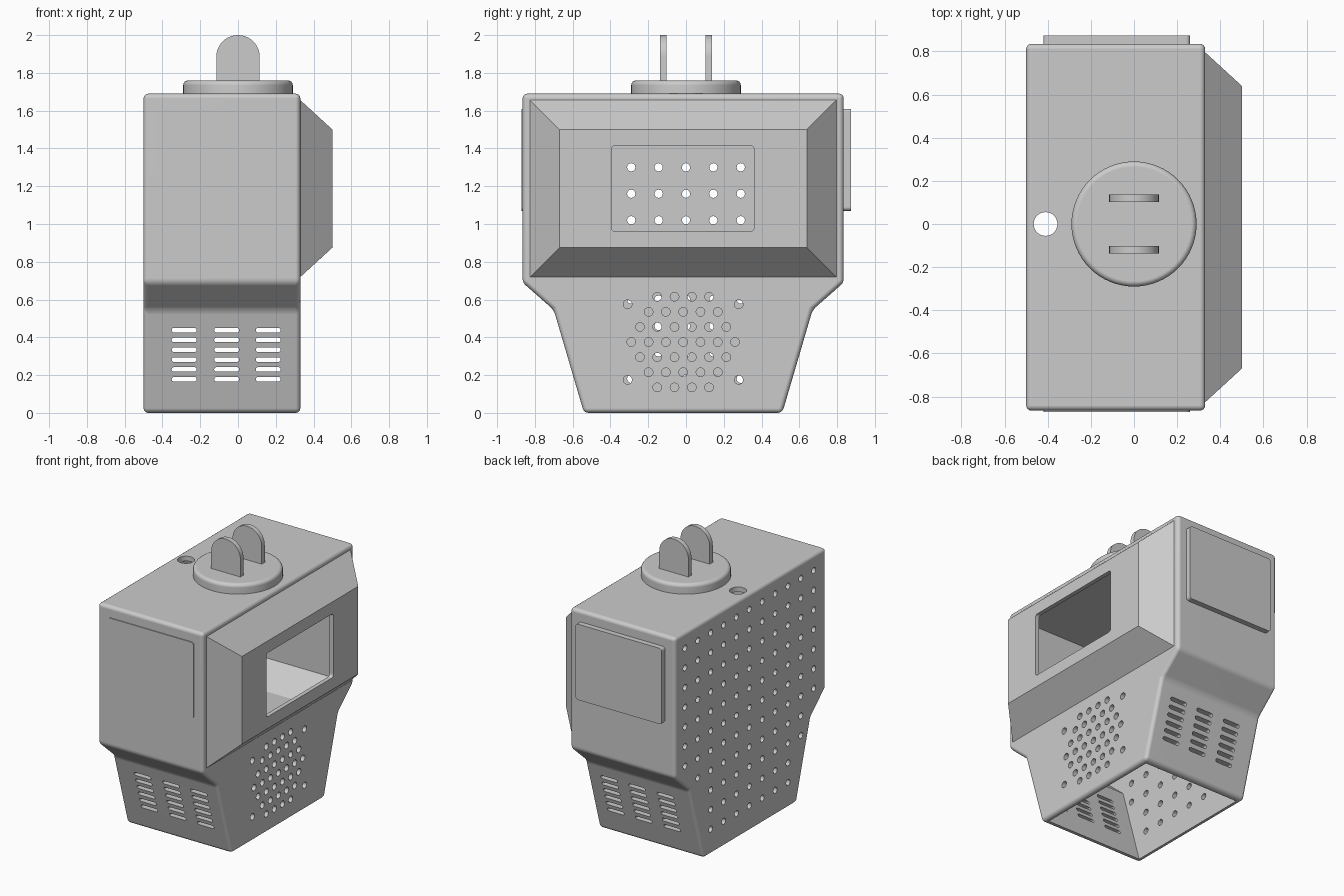
import bpy, bmesh, math
from mathutils import Vector

if "Cube" in bpy.data.objects:
    bpy.data.objects.remove(bpy.data.objects["Cube"], do_unlink=True)

grey = bpy.data.materials.new("plain_grey")
grey.use_nodes = True
grey.diffuse_color = (0.6, 0.6, 0.6, 1)
grey.node_tree.nodes["Principled BSDF"].inputs["Base Color"].default_value = (0.6, 0.6, 0.6, 1)

MID = -0.015      # the housing sits slightly forward of the plug
WALL = 0.035
LEFT, RIGHT = -0.5, 0.33


def loft(bm, ring_a, ring_b):
    """Closed solid between two matching rings of points."""
    a = [bm.verts.new(p) for p in ring_a]
    b = [bm.verts.new(p) for p in ring_b]
    bm.faces.new(a)
    bm.faces.new(b[::-1])
    for i in range(len(a)):
        j = (i + 1) % len(a)
        bm.faces.new((a[j], a[i], b[i], b[j]))


def prism(bm, outline, lo, hi, axis):
    """Extrude a 2D outline along an axis (0 = x, 1 = y, 2 = z)."""
    def ring(t):
        return [Vector((*p[:axis], t, *p[axis:])) for p in outline]
    loft(bm, ring(lo), ring(hi))


def rounded(u0, u1, v0, v1, r, steps=5):
    """Rectangle outline with rounded corners."""
    pts = []
    corners = [(u1 - r, v1 - r), (u0 + r, v1 - r), (u0 + r, v0 + r), (u1 - r, v0 + r)]
    for k, (u, v) in enumerate(corners):
        for s in range(steps + 1):
            a = math.pi / 2 * (k + s / steps)
            pts.append((u + r * math.cos(a), v + r * math.sin(a)))
    return pts


def circle(u, v, r, n=16):
    return [(u + r * math.cos(math.tau * i / n), v + r * math.sin(math.tau * i / n)) for i in range(n)]


def make(name, bm):
    bmesh.ops.recalc_face_normals(bm, faces=bm.faces)
    mesh = bpy.data.meshes.new(name)
    bm.to_mesh(mesh)
    bm.free()
    mesh.materials.append(grey)
    obj = bpy.data.objects.new(name, mesh)
    bpy.context.collection.objects.link(obj)
    return obj


def activate(obj):
    bpy.ops.object.select_all(action='DESELECT')
    obj.select_set(True)
    bpy.context.view_layer.objects.active = obj


def cut(obj, bm):
    """Subtract a solid and discard the cutter."""
    cutter = make("cutter", bm)
    cutter.hide_render = True
    activate(obj)
    mod = obj.modifiers.new("cut", 'BOOLEAN')
    mod.operation, mod.solver, mod.object = 'DIFFERENCE', 'EXACT', cutter
    bpy.ops.object.modifier_apply(modifier=mod.name)
    bpy.data.objects.remove(cutter, do_unlink=True)


def smooth(obj):
    activate(obj)
    bpy.ops.object.shade_smooth_by_angle(angle=math.radians(28))
    mod = obj.modifiers.new("even_shading", 'WEIGHTED_NORMAL')
    mod.keep_sharp = True


def mirrored(half):
    """Full side outline from the half at positive y."""
    return [(MID + y, z) for y, z in half] + [(MID - y, z) for y, z in reversed(half)]


def bevel(bm, edges, width, segments=4):
    bmesh.ops.bevel(bm, geom=edges, offset=width, segments=segments, profile=0.5, affect='EDGES')


# Housing: bevelled shell, open underneath
bm = bmesh.new()
prism(bm, mirrored([(0.525, 0), (0.685, 0.545), (0.85, 0.69), (0.85, 1.69)]), LEFT, RIGHT, 0)
bmesh.ops.recalc_face_normals(bm, faces=bm.faces)
bevel(bm, bm.edges[:], 0.025)
housing = make("housing", bm)

bm = bmesh.new()
prism(bm, mirrored([(0.459, -0.1), (0.649, 0.56), (0.815, 0.705), (0.815, 1.655)]),
      LEFT + WALL, RIGHT - WALL, 0)
cut(housing, bm)

# Opening behind the side hood, and the round hole on top
bm = bmesh.new()
prism(bm, rounded(-0.78, 0.75, 0.76, 1.61, 0.01, 1), 0.2, 0.4, 0)
prism(bm, circle(-0.41, 0, 0.055, 32), 1.6, 1.8, 2)
cut(housing, bm)

# Grid of vent holes in the flat wall
bm = bmesh.new()
for row in range(11):
    z = 0.18 + 0.14 * row
    half = 0.85 if z > 0.69 else 0.525 + 0.294 * min(z, 0.545)
    for col in range(-5, 6):
        y = 0.145 * col
        if abs(y - MID) < half - 0.08:
            prism(bm, circle(y, z, 0.022, 12), LEFT - 0.05, LEFT + 0.08, 0)
cut(housing, bm)

# Speaker grille below the hood
bm = bmesh.new()
for row in range(-3, 4):
    count = 7 - abs(row)
    for i in range(count):
        y = MID + (i - (count - 1) / 2) * 0.0915
        prism(bm, circle(y, 0.375 + 0.08 * row, 0.023), RIGHT - 0.1, RIGHT + 0.05, 0)
for y in (MID - 0.294, MID + 0.294):
    for z in (0.175, 0.575):
        prism(bm, circle(y, z, 0.023), RIGHT - 0.1, RIGHT + 0.05, 0)
cut(housing, bm)

# Louvre slots through both sloping ends
bm = bmesh.new()
for x in (-0.285, -0.06, 0.16):
    for row in range(6):
        z = 0.178 + 0.052 * row
        prism(bm, rounded(x - 0.066, x + 0.066, z - 0.012, z + 0.012, 0.0115, 4), -1, 1, 1)
cut(housing, bm)
smooth(housing)


# Side hood: hollow frustum with a window
def frustum(x0, base, x1, top):
    def ring(x, r):
        return [(x, r[0], r[2]), (x, r[1], r[2]), (x, r[1], r[3]), (x, r[0], r[3])]
    solid = bmesh.new()
    loft(solid, ring(x0, base), ring(x1, top))
    return solid


hood = make("side_hood", frustum(0.32, (-0.835, 0.805, 0.71, 1.665), 0.5, (-0.67, 0.64, 0.875, 1.5)))
cut(hood, frustum(0.29, (-0.78, 0.75, 0.76, 1.61), 0.47, (-0.64, 0.61, 0.905, 1.47)))
bm = bmesh.new()
prism(bm, rounded(-0.395, 0.36, 0.96, 1.415, 0.02), 0.4, 0.6, 0)
cut(hood, bm)

# End panels: nearly flush at the front, raised at the back
for name, lo, hi in (("front_panel", -0.872, -0.85), ("back_panel", 0.82, 0.873)):
    bm = bmesh.new()
    prism(bm, rounded(-0.42, 0.26, 1.07, 1.61, 0.02), lo, hi, 1)
    smooth(make(name, bm))

# Plug hub with a rounded rim
bm = bmesh.new()
prism(bm, circle(0, 0, 0.29, 64), 1.68, 1.76, 2)
bmesh.ops.recalc_face_normals(bm, faces=bm.faces)
bevel(bm, [e for e in bm.edges if all(v.co.z > 1.75 for v in e.verts)], 0.025)
smooth(make("plug_hub", bm))

# Two round-topped prongs
arch = [(-0.115, 1.74), (0.115, 1.74)]
arch += [(0.115 * math.cos(math.pi * i / 20), 1.885 + 0.115 * math.sin(math.pi * i / 20)) for i in range(21)]
for name, y in (("front_prong", -0.12), ("back_prong", 0.12)):
    bm = bmesh.new()
    prism(bm, arch, y - 0.017, y + 0.017, 1)
    smooth(make(name, bm))
